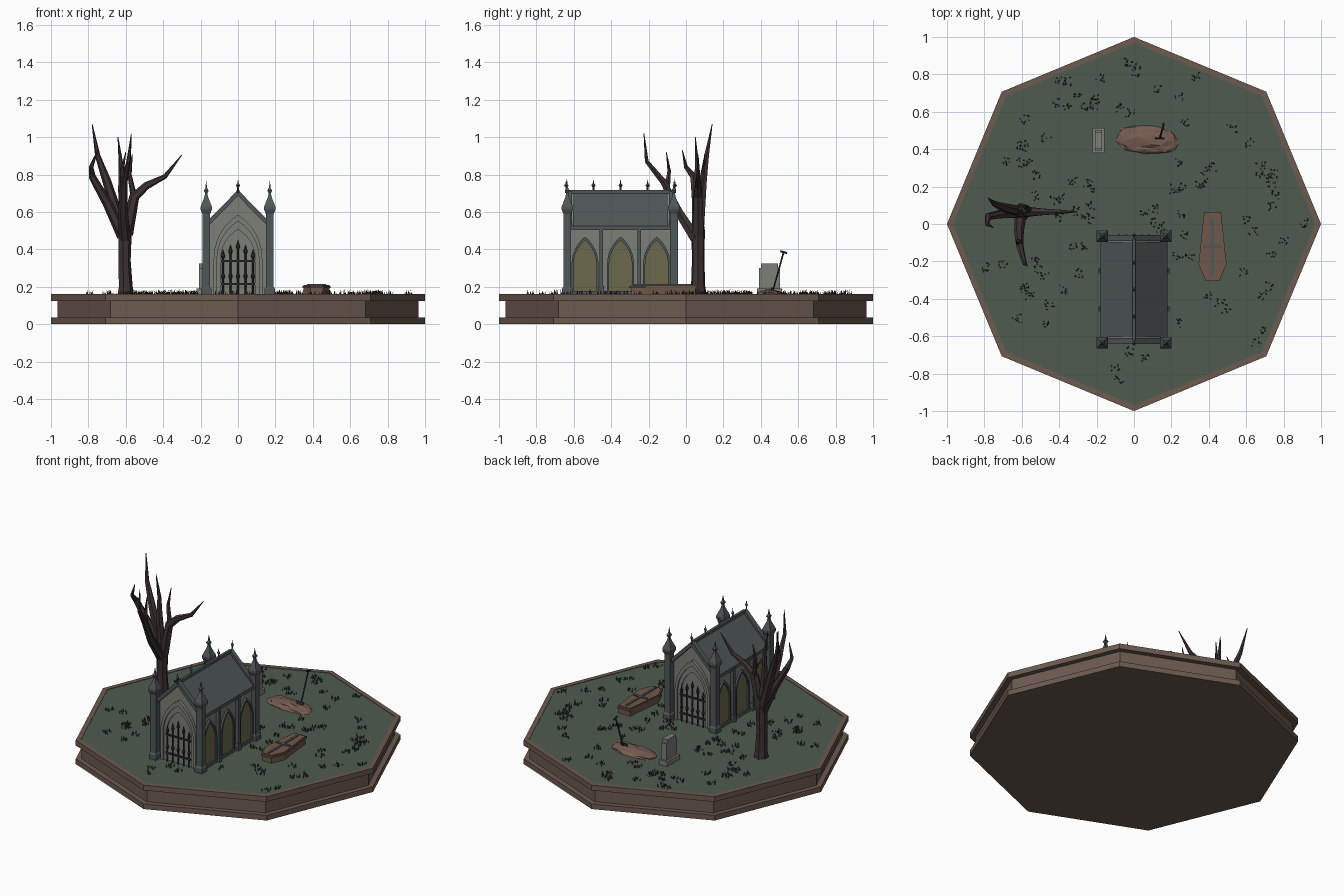
import bpy, bmesh, math, random
from mathutils import Vector, Matrix

if "Cube" in bpy.data.objects:
    bpy.data.objects.remove(bpy.data.objects["Cube"])
random.seed(4)

def mat(name, r, g, b):
    m = bpy.data.materials.new(name)
    lin = [(c / 255 / 12.92) if c < 10 else ((c / 255 + .055) / 1.055) ** 2.4 for c in (r, g, b)]
    m.diffuse_color = (*lin, 1)
    m.use_nodes = True
    m.node_tree.nodes["Principled BSDF"].inputs["Base Color"].default_value = m.diffuse_color
    return m

EARTH = mat("earth brown", 108, 90, 80)
GRASS = mat("ground green", 79, 91, 80)
STONE = mat("pale stone", 124, 126, 119)
SLATE = mat("dark slate", 80, 87, 89)
GLASS = mat("dull yellow glass", 108, 105, 76)
IRON = mat("black iron", 46, 48, 50)
BARK = mat("dark bark", 62, 50, 50)
WOOD = mat("coffin wood", 112, 88, 74)
DIRT = mat("fresh dirt", 118, 92, 80)
BLADE = mat("dry grass", 62, 54, 36)

def finish(bm, name, material):
    bmesh.ops.recalc_face_normals(bm, faces=bm.faces)
    me = bpy.data.meshes.new(name)
    bm.to_mesh(me)
    bm.free()
    me.materials.append(material)
    ob = bpy.data.objects.new(name, me)
    bpy.context.collection.objects.link(ob)
    return ob

def box(bm, c, s):
    bmesh.ops.create_cube(bm, size=1, matrix=Matrix.Translation(c) @ Matrix.Diagonal((*s, 1)))

def prism(bm, pts, vec):
    """Extrude a closed 3D outline along vec."""
    a = [bm.verts.new(p) for p in pts]
    b = [bm.verts.new(Vector(p) + Vector(vec)) for p in pts]
    bm.faces.new(a)
    bm.faces.new(b[::-1])
    for i in range(len(a)):
        j = (i + 1) % len(a)
        bm.faces.new((a[i], b[i], b[j], a[j]))

def skin(bm, rings):
    for a, b in zip(rings, rings[1:]):
        for i in range(len(a)):
            j = (i + 1) % len(a)
            bm.faces.new((a[i], a[j], b[j], b[i]))
    bm.faces.new(rings[0][::-1])
    bm.faces.new(rings[-1])

def lathe(bm, prof, n, x=0, y=0, rot=0.0):
    skin(bm, [[bm.verts.new((x + max(r, .0004) * math.cos(rot + i * math.tau / n),
                             y + max(r, .0004) * math.sin(rot + i * math.tau / n), z))
               for i in range(n)] for r, z in prof])

def tube(bm, path, radii, n):
    P = [Vector(p) for p in path]
    rings = []
    for k, p in enumerate(P):
        t = (P[min(k + 1, len(P) - 1)] - P[max(k - 1, 0)]).normalized()
        q = Vector((0, 0, 1)).rotation_difference(t)
        rings.append([bm.verts.new(p + q @ Vector((radii[k] * math.cos(i * math.tau / n),
                      radii[k] * math.sin(i * math.tau / n), 0))) for i in range(n)])
    skin(bm, rings)

def arch(w, spring, apex, n=6):
    """Pointed arch outline, open at the ground, from right foot to left foot."""
    h = apex - spring
    d = (h * h - w * w) / (2 * w)
    end = math.atan2(h, d)
    right = [(-d + (w + d) * math.cos(end * i / n), spring + (w + d) * math.sin(end * i / n)) for i in range(n + 1)]
    right[-1] = (0, apex)
    return [(w, .16)] + right + [(-u, z) for u, z in right[-2::-1]] + [(-w, .16)]

# --- octagonal plinth and ground
bm = bmesh.new()
lathe(bm, [(1, 0), (1, .035), (.965, .035), (.965, .125), (1, .125), (1, .16), (.968, .16), (.968, .15)], 8)
finish(bm, "plinth", EARTH)
bm = bmesh.new()
lathe(bm, [(.968, .145), (.968, .157)], 8)
finish(bm, "ground", GRASS)

# --- mausoleum body and roof
YC = -.35
bm = bmesh.new()
prism(bm, [(x, -.615, z) for x, z in [(-.162, .155), (.162, .155), (.162, .53), (0, .70), (-.162, .53)]], (0, .53, 0))
finish(bm, "mausoleum_walls", STONE)

def chevron(bm, y0, y1, w, eave, ridge, t):
    prism(bm, [(x, y0, z) for x, z in [(-w, eave), (0, ridge), (w, eave), (w, eave - t), (0, ridge - t), (-w, eave - t)]], (0, y1 - y0, 0))

bm = bmesh.new()
chevron(bm, -.605, -.095, .18, .525, .705, .022)
finish(bm, "roof", SLATE)
bm = bmesh.new()
for s in (-1, 1):
    y = YC + s * .275
    chevron(bm, y - .016, y + .016, .175, .54, .718, .032)
box(bm, (0, YC, .708), (.018, .54, .018))
finish(bm, "gable_coping", SLATE)

# --- corner posts, side buttresses, ridge spikes
bm = bmesh.new()
R2 = math.sqrt(2)
post = [(.027, .155), (.027, .19), (.021, .2), (.021, .59), (.03, .612), (.03, .628),
        (.01, .68), (.006, .7), (.013, .714), (.005, .728), (0, .765)]
for sx in (-1, 1):
    for sy in (-1, 1):
        lathe(bm, [(r * R2, z) for r, z in post], 4, sx * .17, YC + sy * .285, math.pi / 4)
finish(bm, "corner_posts", SLATE)
bm = bmesh.new()
for s in (-1, 1):
    for y in (-.453, -.25):
        box(bm, (s * .17, y, .335), (.03, .02, .36))
        box(bm, (s * .172, y, .18), (.036, .028, .05))
    box(bm, (s * .168, YC, .513), (.022, .53, .018))
    box(bm, (s * .166, YC, .166), (.016, .53, .02))
finish(bm, "buttresses", SLATE)
bm = bmesh.new()
for i in range(5):
    lathe(bm, [(.006, .7), (.005, .732), (.012, .742), (.004, .752), (0, .775)], 4, 0, YC + (i - 2) * .145)
finish(bm, "ridge_spikes", SLATE)

# --- side windows
frames, panes = bmesh.new(), bmesh.new()
for s in (-1, 1):
    for y in (-.54, YC, -.157):
        o, i = arch(.072, .32, .468), arch(.061, .32, .448)
        prism(frames, [(s * .16, y + u, z) for u, z in o + i[::-1]], (s * .014, 0, 0))
        prism(panes, [(s * .16, y + u, z) for u, z in i], (s * .005, 0, 0))
finish(frames, "window_frames", SLATE)
finish(panes, "window_panes", GLASS)

# --- end doorways with stepped arches and iron gates
steps, gate = bmesh.new(), bmesh.new()
for s in (-1, 1):
    def Y(d):
        return YC + s * (.265 + d)
    for w, wi, a, ai, d in ((.13, .112, .585, .55, .022), (.112, .092, .55, .505, .012)):
        prism(steps, [(u, Y(-.002), z) for u, z in arch(w, .35, a) + arch(wi, .35, ai)[::-1]], (0, s * d, 0))
    g = Y(.018)
    for k in range(-2, 3):
        x, top = k * .04, .43 - abs(k) * .025
        lathe(gate, [(.005, .16), (.005, top - .03), (.011, top - .018), (0, top + .02)], 6, x, g)
        lathe(gate, [(.005, .24), (.011, .255), (0, .285)], 6, x, g)
    for z in (.214, .337):
        box(gate, (0, g, z), (.184, .008, .01))
finish(steps, "door_arches", STONE)
finish(gate, "iron_gates", IRON)

# --- bare tree
bm = bmesh.new()
tube(bm, [(-.602, .065, .155), (-.602, .065, .2), (-.608, .065, .34), (-.605, .065, .5), (-.605, .065, .56)],
     [.047, .039, .034, .037, .028], 7)
limbs = [
    ([(-.615, .06, .47), (-.70, .055, .65), (-.78, .04, .79), (-.785, 0, .84), (-.75, -.02, .93)], .03),
    ([(-.62, .068, .5), (-.70, .09, .76), (-.75, .11, .9), (-.78, .14, 1.07)], .03),
    ([(-.605, .06, .5), (-.62, .055, .72), (-.625, .06, .85), (-.642, .05, 1.0)], .026),
    ([(-.605, .05, .46), (-.615, -.04, .6), (-.61, -.12, .76), (-.585, -.21, .87), (-.57, -.225, 1.02)], .03),
    ([(-.615, -.10, .73), (-.62, -.09, .82), (-.60, -.105, .92)], .015),
    ([(-.595, .065, .48), (-.555, .065, .68), (-.49, .065, .74), (-.39, .065, .79), (-.30, .065, .905)], .032),
    ([(-.555, .07, .67), (-.58, .09, .8), (-.565, .1, .91)], .016),
]
for path, r in limbs:
    n = len(path) - 1
    tube(bm, path, [r * (1 - k / n) ** .8 + .002 for k in range(n + 1)], 6)
finish(bm, "bare_tree", BARK)

# --- coffin with cross
half = [(.045, .065), (.075, -.215), (.036, -.305)]
outline = half + [(-x, y) for x, y in half[::-1]]
def coffin(bm, k, z, h):
    prism(bm, [(.42 + x * k, -.12 + (y + .12) * k, z) for x, y in outline], (0, 0, h))
bm = bmesh.new()
coffin(bm, .93, .15, .046)
coffin(bm, 1, .194, .011)
coffin(bm, .93, .204, .006)
finish(bm, "coffin", WOOD)
bm = bmesh.new()
box(bm, (.42, -.125, .212), (.014, .31, .007))
box(bm, (.42, -.12, .212), (.1, .016, .007))
finish(bm, "coffin_cross", SLATE)

# --- headstone
bm = bmesh.new()
box(bm, (-.19, .447, .172), (.062, .135, .035))
stone = [(-.056, .185), (.056, .185), (.056, .3), (.045, .3), (.045, .325), (-.045, .325), (-.045, .3), (-.056, .3)]
prism(bm, [(-.208, .447 + u, z) for u, z in stone], (.036, 0, 0))
finish(bm, "headstone", STONE)

# --- grave mound and shovel
bm = bmesh.new()
bmesh.ops.create_icosphere(bm, subdivisions=3, radius=1)
for v in bm.verts:
    x, y, z = v.co
    k = random.uniform(.92, 1.06)
    v.co = (.07 + math.copysign(abs(x) ** .8, x) * .165 * k, .45 - x * .015 + math.copysign(abs(y) ** .8, y) * .075 * k,
            .155 + max(z, 0) * .03 * random.uniform(.7, 1.1))
finish(bm, "grave_mound", DIRT)
bm = bmesh.new()
tube(bm, [(.14, .465, .18), (.156, .522, .385)], [.005, .005], 6)
tube(bm, [(.154, .505, .39), (.158, .54, .38)], [.006, .006], 6)
prism(bm, [(.112, .457, .2), (.164, .457, .2), (.16, .45, .165), (.138, .445, .15), (.116, .45, .165)], (0, .006, 0))
finish(bm, "shovel", IRON)

# --- grass tufts scattered clear of the props
def clear(x, y):
    a = math.atan2(y, x) % (math.pi / 4) - math.pi / 8
    if math.hypot(x, y) * math.cos(a) > .86:
        return False
    blocks = [(-.23, .23, -.68, -.02), (.32, .52, -.33, .09), (-.25, .27, .34, .55), (-.67, -.53, 0, .13)]
    return not any(x0 < x < x1 and y0 < y < y1 for x0, x1, y0, y1 in blocks)

bm = bmesh.new()
count = 0
while count < 95:
    x, y = random.uniform(-.95, .95), random.uniform(-.95, .95)
    if not clear(x, y):
        continue
    count += 1
    for _ in range(9):
        a = random.uniform(0, math.tau)
        p = Vector((x + random.uniform(-.024, .024), y + random.uniform(-.024, .024), .155))
        side = Vector((math.cos(a), math.sin(a), 0)) * .0045
        lean = Vector((-math.sin(a), math.cos(a), 0)) * random.uniform(.004, .014)
        up = Vector((0, 0, random.uniform(.015, .032)))
        lathe_pts = [bm.verts.new(q) for q in (p - side, p + side, p + lean * .4 + up * .1, p + lean + up)]
        b = lathe_pts
        for f in ((b[0], b[1], b[3]), (b[1], b[2], b[3]), (b[2], b[0], b[3])):
            bm.faces.new(f)
finish(bm, "grass_tufts", BLADE)
